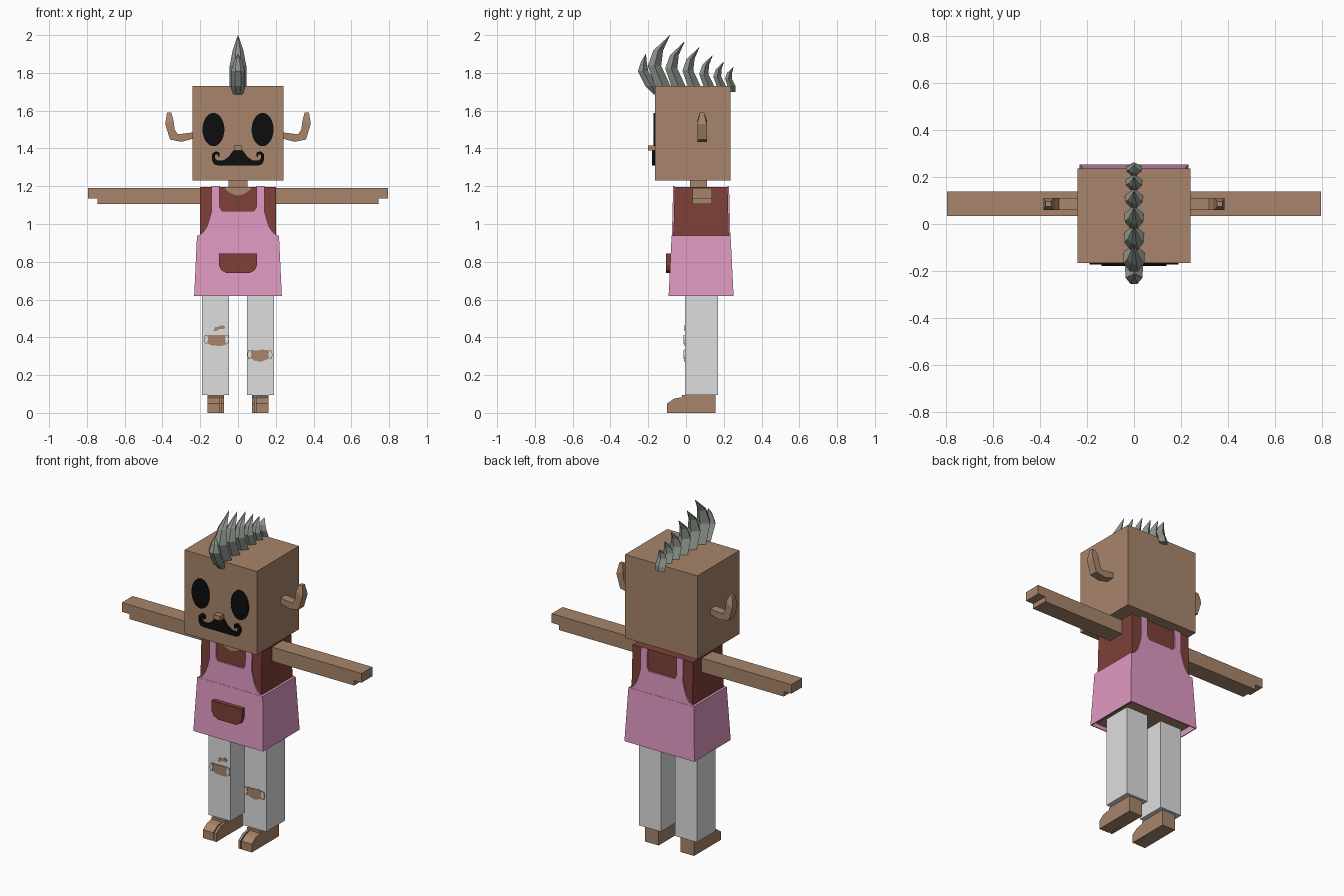
import bpy, bmesh, math
from mathutils import Vector

old = bpy.data.objects.get("Cube")
if old:
    bpy.data.objects.remove(old)


def material(name, rgb):
    m = bpy.data.materials.new(name)
    m.use_nodes = True
    m.diffuse_color = (*rgb, 1)
    m.node_tree.nodes["Principled BSDF"].inputs["Base Color"].default_value = (*rgb, 1)
    return m


SKIN = material("skin brown", (.39, .235, .145))
PINK = material("dress pink", (.74, .32, .54))
RED = material("shirt red", (.21, .052, .04))
WHITE = material("trouser grey white", (.73, .73, .73))
BLACK = material("black", (.004, .004, .004))
HAIR = material("hair grey", (.27, .3, .265))


def loft(name, mat, rings, closed_bottom=True):
    """Skin equal-sized rings of points and cap both ends."""
    bm = bmesh.new()
    loops = [[bm.verts.new(p) for p in ring] for ring in rings]
    n = len(loops[0])
    for a, b in zip(loops, loops[1:]):
        for i in range(n):
            j = (i + 1) % n
            bm.faces.new((a[i], a[j], b[j], b[i]))
    if closed_bottom:
        bm.faces.new(loops[0])
    bm.faces.new(loops[-1])
    bmesh.ops.recalc_face_normals(bm, faces=bm.faces)
    me = bpy.data.meshes.new(name)
    bm.to_mesh(me)
    bm.free()
    me.materials.append(mat)
    ob = bpy.data.objects.new(name, me)
    bpy.context.collection.objects.link(ob)
    return ob


def rect(x0, x1, y0, y1, z):
    return [(x0, y0, z), (x1, y0, z), (x1, y1, z), (x0, y1, z)]


def box(name, mat, x, y, z):
    return loft(name, mat, [rect(*x, *y, h) for h in z])


def plate(name, mat, pts, near, far):
    """Outline in x and z, extruded in y; depths are functions of z."""
    return loft(name, mat, [[(x, f(z), z) for x, z in pts] for f in (near, far)])


def flat(y):
    return lambda z: y


def both(half):
    """Mirror a half outline across the middle."""
    return half + [(-x, z) for x, z in reversed(half) if x > 0]


def oval(cx, cz, rx, rz, n=32):
    return [(cx + rx * math.cos(math.tau * i / n), cz + rz * math.sin(math.tau * i / n))
            for i in range(n)]


# Head and neck
FACE = -.165
box("head", SKIN, (-.24, .24), (FACE, .235), (1.23, 1.73))
box("neck", SKIN, (-.05, .05), (.02, .11), (1.15, 1.25))
box("nose", SKIN, (-.022, .022), (-.2, FACE), (1.388, 1.415))

# Moustache with curled tips
curl = [(0, 1.39), (.025, 1.39), (.05, 1.355), (.08, 1.335), (.11, 1.335), (.122, 1.35),
        (.12, 1.368), (.108, 1.37), (.105, 1.355), (.097, 1.36), (.1, 1.38), (.12, 1.385),
        (.137, 1.37), (.138, 1.34), (.125, 1.315), (.105, 1.31), (0, 1.31)]
plate("moustache", BLACK, both(curl), flat(-.179), flat(FACE))

# Shirt body with a bare underside
MID = .08


def front(z, out=0):
    return -.075 + .026 * (z - .62) - out


def back(z, out=0):
    return 2 * MID - front(z, out)


body = loft("shirt_body", RED, [rect(-w, w, front(z), back(z), z)
                                for z, w in ((.635, .205), (1.195, .2))])
body.data.materials.append(SKIN)
for f in body.data.polygons:
    if f.normal.z < -.5:
        f.material_index = 1

# Flared skirt, open below
skirt = loft("skirt", PINK, [rect(-w, w, MID - d, MID + d, z)
                             for z, w, d in ((.62, .232, .172), (.94, .217, .156))], False)
solid = skirt.modifiers.new("wall", "SOLIDIFY")
solid.thickness = .008

# Bib and straps, front and back
bib = [(0, 1.07), (.085, 1.07), (.097, 1.09), (.097, 1.2), (.14, 1.2), (.14, 1.07),
       (.15, 1.03), (.165, .985), (.185, .955), (.216, .935), (0, .935)]
for name, side in (("front", front), ("back", back)):
    plate(name + "_bib", PINK, both(bib), lambda z: side(z, .008), lambda z: side(z, -.001))

# Neckline showing skin
neckline = [(0, 1.15), (.04, 1.163), (.065, 1.18), (.07, 1.196), (0, 1.196)]
plate("neckline", SKIN, both(neckline), lambda z: front(z, .004), lambda z: front(z, -.002))

# Pocket
pocket = [(0, .74), (.06, .74), (.088, .755), (.1, .78), (.1, .843), (0, .843)]
plate("pocket", RED, both(pocket), flat(-.106), flat(-.075))

for side, s in (("left", 1), ("right", -1)):
    plate(side + "_eye", BLACK, oval(s * .13, 1.5, .058, .088), flat(FACE - .007), flat(FACE))

    # Upturned ear or horn-like ear, swept and narrowed to its tip
    sweep = [((.235, 1.485), (.235, 1.452), .025), ((.318, 1.475), (.3, 1.435), .025),
             ((.335, 1.5), (.36, 1.447), .025), ((.342, 1.55), (.385, 1.53), .025),
             ((.353, 1.59), (.376, 1.59), .011)]
    loft(side + "_ear", SKIN, [[(s * a[0], .085 - h, a[1]), (s * b[0], .085 - h, b[1]),
                                (s * b[0], .085 + h, b[1]), (s * a[0], .085 + h, a[1])]
                               for a, b, h in sweep])

    # Arm with a thinner fingertip step
    arm = [(.19, 1.105), (.745, 1.105), (.745, 1.135), (.795, 1.135), (.795, 1.19), (.19, 1.19)]
    plate(side + "_arm", SKIN, [(s * x, z) for x, z in arm], flat(.035), flat(.138))

    # Trouser leg
    box(side + "_leg", WHITE, (s * .047, s * .191), (-.005, .17), (.095, .66))

    # Foot: heel block and two toe sections with a slit between
    box(side + "_heel", SKIN, (s * .073, s * .162), (-.02, .155), (0, .096))
    toe = [(0, 0), (0, .086), (-.06, .076), (-.098, .05), (-.098, 0)]
    for part, x0, x1 in (("big_toe", .073, .088), ("toes", .094, .162)):
        loft(side + "_" + part, SKIN, [[(s * x, y - .002, z) for y, z in toe] for x in (x0, x1)])

# Torn knees: skin patches on the trouser fronts
tears = {
    "right_knee_tear": [(-.165, .413), (-.07, .413), (-.055, .4), (-.062, .362), (-.09, .354),
                        (-.14, .357), (-.165, .37), (-.172, .395)],
    "right_small_tear": [(-.13, .435), (-.12, .455), (-.1, .457), (-.085, .466), (-.067, .455),
                         (-.075, .443), (-.1, .443), (-.115, .433)],
    "left_knee_tear": [(.055, .318), (.07, .333), (.1, .33), (.13, .336), (.165, .33),
                       (.175, .308), (.155, .283), (.12, .27), (.085, .277), (.065, .295)],
}
for name, pts in tears.items():
    plate(name, SKIN, pts, flat(-.009), flat(-.004))

# Frayed cloth flaps beside the knee tears
for i, (x, z) in enumerate(((-.169, .39), (-.058, .39), (.06, .308), (.172, .308))):
    plate(f"frayed_flap_{i + 1}", WHITE, oval(x, z, .011, .026, 6), flat(-.013), flat(-.004))


# Crest of curved spikes
def spike(name, sections):
    loft(name, HAIR, [[(-.4 * w, a, z), (.4 * w, a, z), (w, (a + b) / 2, z),
                       (0, b, z), (-w, (a + b) / 2, z)] for z, a, b, w in sections])


spike("crest_spike_front", [(1.685, -.17, -.15, .026), (1.73, -.215, -.15, .038),
                            (1.81, -.255, -.2, .036), (1.86, -.238, -.208, .022),
                            (1.9, -.214, -.212, .001)])
tips = [(-.085, 2), (-.008, 1.965), (.07, 1.935), (.14, 1.892), (.2, 1.858), (.25, 1.83)]
for i, (ty, tz) in enumerate(tips):
    h = tz - 1.73
    s = h / .27
    y = ty - .08 * s
    deep = .018 + .065 * s
    w = .026 + .02 * s
    shape = [(0, 0, 1, 1), (.4, -.037, .85, .95), (.7, -.008, .62, .62)]
    rings = [(1.73 + h * t, y + off * s, y + off * s + deep * d, w * k)
             for t, off, d, k in shape]
    rings.insert(0, (1.7, y + .012, y + deep, w * .9))
    rings.append((tz, ty - .001, ty + .001, .001))
    spike(f"crest_spike_{i + 1}", rings)
